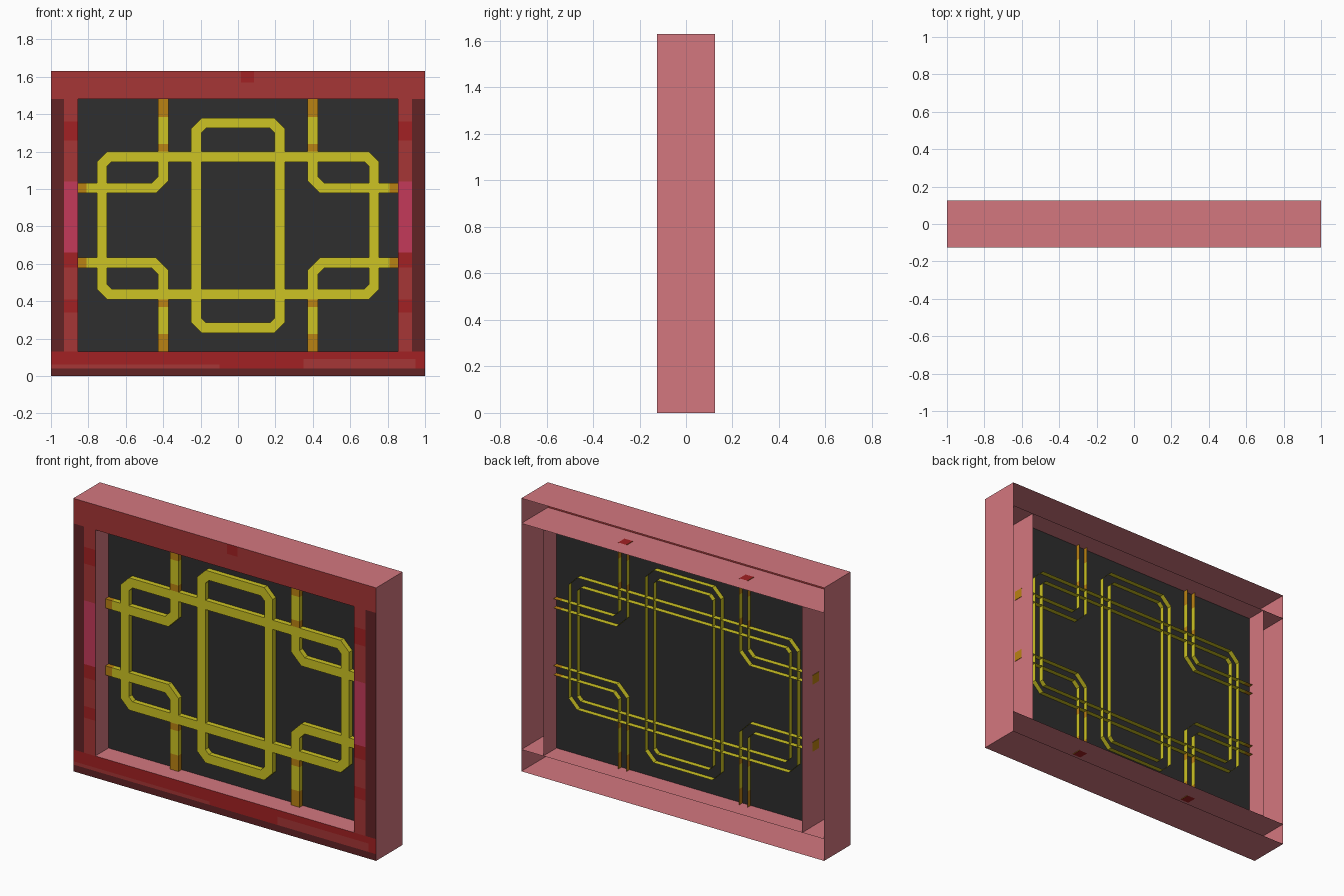
import bpy
from mathutils import Vector

if "Cube" in bpy.data.objects:
    bpy.data.objects.remove(bpy.data.objects["Cube"])


def mat(name, r, g, b):
    lin = [((c / 255 + 0.055) / 1.055) ** 2.4 if c > 10 else c / 255 / 12.92 for c in (r, g, b)]
    m = bpy.data.materials.new(name)
    m.diffuse_color = (*lin, 1)
    m.use_nodes = True
    m.node_tree.nodes["Principled BSDF"].inputs["Base Color"].default_value = m.diffuse_color
    return m


PINK = mat("pink_wood", 212, 119, 127)
RED = mat("worn_red", 166, 54, 54)
BRIGHT = mat("bright_red", 162, 33, 35)
MAROON = mat("dark_maroon", 98, 35, 37)
CRIMSON = mat("crimson", 195, 58, 90)
YELLOW = mat("yellow_paint", 205, 195, 35)
OCHRE = mat("ochre_paint", 186, 130, 18)
DARK = mat("dark_panel", 46, 46, 46)

W, H, D = 1.0, 1.63, 0.125          # outer half width, height, half depth
IX, Z0, Z1 = 0.855, 0.13, 1.48      # opening
MID = (Z0 + Z1) / 2
BAR, BD = 0.0275, 0.03              # lattice bar half width, half depth


def build(name, faces):
    """faces: list of (corner points, material)"""
    mats = []
    verts, polys, idx = [], [], []
    for pts, m in faces:
        if m not in mats:
            mats.append(m)
        polys.append(range(len(verts), len(verts) + len(pts)))
        verts += [tuple(p) for p in pts]
        idx.append(mats.index(m))
    me = bpy.data.meshes.new(name)
    me.from_pydata(verts, [], [list(p) for p in polys])
    for m in mats:
        me.materials.append(m)
    for p, i in zip(me.polygons, idx):
        p.material_index = i
    ob = bpy.data.objects.new(name, me)
    bpy.context.collection.objects.link(ob)
    return ob


def front(x0, x1, z0, z1, m, y=-D):
    return ([(x0, y, z0), (x1, y, z0), (x1, y, z1), (x0, y, z1)], m)


def level(x, z, up):
    p = [(-x, -D, z), (x, -D, z), (x, D, z), (-x, D, z)]
    return (p if up else p[::-1], PINK)


def upright(x, z0, z1, right):
    p = [(x, -D, z0), (x, D, z0), (x, D, z1), (x, -D, z1)]
    return (p if right else p[::-1], PINK)


# Top and bottom rails: full-width channels, open at the back
build("top_rail", [
    level(W, H, True), level(W, Z1, False),
    upright(W, Z1, H, True), upright(-W, Z1, H, False),
    front(-W, W, Z1, 1.57, RED), front(-W, 0.015, 1.57, H, RED),
    front(0.015, 0.085, 1.57, H, BRIGHT), front(0.085, W, 1.57, H, RED)])
build("bottom_rail", [
    level(W, 0, False), level(W, Z0, True),
    upright(W, 0, Z0, True), upright(-W, 0, Z0, False),
    front(-W, W, 0, 0.04, MAROON), front(-W, -0.1, 0.04, 0.06, RED),
    front(-0.1, 0.35, 0.04, 0.06, BRIGHT), front(-W, 0.35, 0.06, Z0, BRIGHT),
    front(0.35, 0.95, 0.04, 0.09, RED), front(0.95, W, 0.04, 0.09, BRIGHT),
    front(0.35, W, 0.09, Z0, BRIGHT)])

# Side stiles: channels with painted bands on the front
bands = [(Z0, 0.34, RED), (0.34, 0.41, BRIGHT), (0.41, 0.58, RED), (0.58, 0.66, BRIGHT),
         (0.66, 1.04, CRIMSON), (1.04, 1.26, RED), (1.26, 1.36, BRIGHT), (1.36, Z1, RED)]
for side, s in (("left", -1), ("right", 1)):
    faces = [upright(s * W, Z0, Z1, s > 0), upright(s * IX, Z0, Z1, s < 0)]
    xs = sorted((s * 0.93, s * W))
    faces.append(front(*xs, Z0, Z1, MAROON))
    xs = sorted((s * IX, s * 0.93))
    faces += [front(*xs, a, b, m) for a, b, m in bands]
    build(side + "_stile", faces)

# Dark panel in the middle of the depth
build("back_panel", [front(-IX, IX, Z0, Z1, DARK, 0)])


def paint(x, z):
    """ochre wear near the frame and beside the crossings"""
    h = abs(z - MID)
    worn = abs(x) > 0.81 or (abs(abs(x) - 0.4) < 0.01 and (h > 0.58 or 0.395 < h < 0.435))
    return OCHRE if worn else YELLOW


def lattice(name, path, closed):
    """bar with front and side walls swept along a path in x, z"""
    pts = [Vector(p) for p in path]
    n = len(pts)
    left, right = [], []
    for i, p in enumerate(pts):
        a = pts[i - 1] if closed or i > 0 else None
        b = pts[(i + 1) % n] if closed or i < n - 1 else None
        d0 = (p - a).normalized() if a is not None else (b - p).normalized()
        d1 = (b - p).normalized() if b is not None else d0
        n0, n1 = Vector((-d0.y, d0.x)), Vector((-d1.y, d1.x))
        off = (n0 + n1) * (BAR / (1 + n0.dot(n1)))
        left.append(p + off)
        right.append(p - off)

    def at(v, y):
        return (v.x, y, v.y)

    faces = []
    for i in range(n if closed else n - 1):
        j = (i + 1) % n
        c = (pts[i] + pts[j]) / 2
        m = paint(c.x, c.y)
        faces.append(([at(right[i], -BD), at(right[j], -BD), at(left[j], -BD), at(left[i], -BD)], m))
        faces.append(([at(left[i], -BD), at(left[j], -BD), at(left[j], BD), at(left[i], BD)], m))
        faces.append(([at(right[i], BD), at(right[j], BD), at(right[j], -BD), at(right[i], -BD)], m))
    if not closed:
        for i, m in ((0, BRIGHT), (n - 1, OCHRE)):
            faces.append(([at(right[i], -BD), at(left[i], -BD), at(left[i], BD), at(right[i], BD)], m))
    build(name, faces)


def ring(hx, hz, c=0.04):
    return [(x, MID + z) for x, z in (
        (hx - c, -hz), (hx, c - hz), (hx, hz - c), (hx - c, hz),
        (c - hx, hz), (-hx, hz - c), (-hx, c - hz), (c - hx, -hz))]


# Two interlocking chamfered rectangles
lattice("tall_rectangle", ring(0.2225, 0.5475), True)
lattice("wide_rectangle", ring(0.7275, 0.3675), True)

# Four corner brackets, ends just passing through the frame walls
bracket = [(0.4, 0.678), (0.4, 0.58), (0.4, 0.435), (0.4, 0.395), (0.4, 0.25),
           (0.45, 0.2), (0.81, 0.2), (IX + 0.003, 0.2)]
for sx, hn in ((-1, "left"), (1, "right")):
    for sz, vn in ((-1, "lower"), (1, "upper")):
        path = [(sx * x, MID + sz * z) for x, z in bracket]
        lattice(f"{vn}_{hn}_bracket", path, False)
